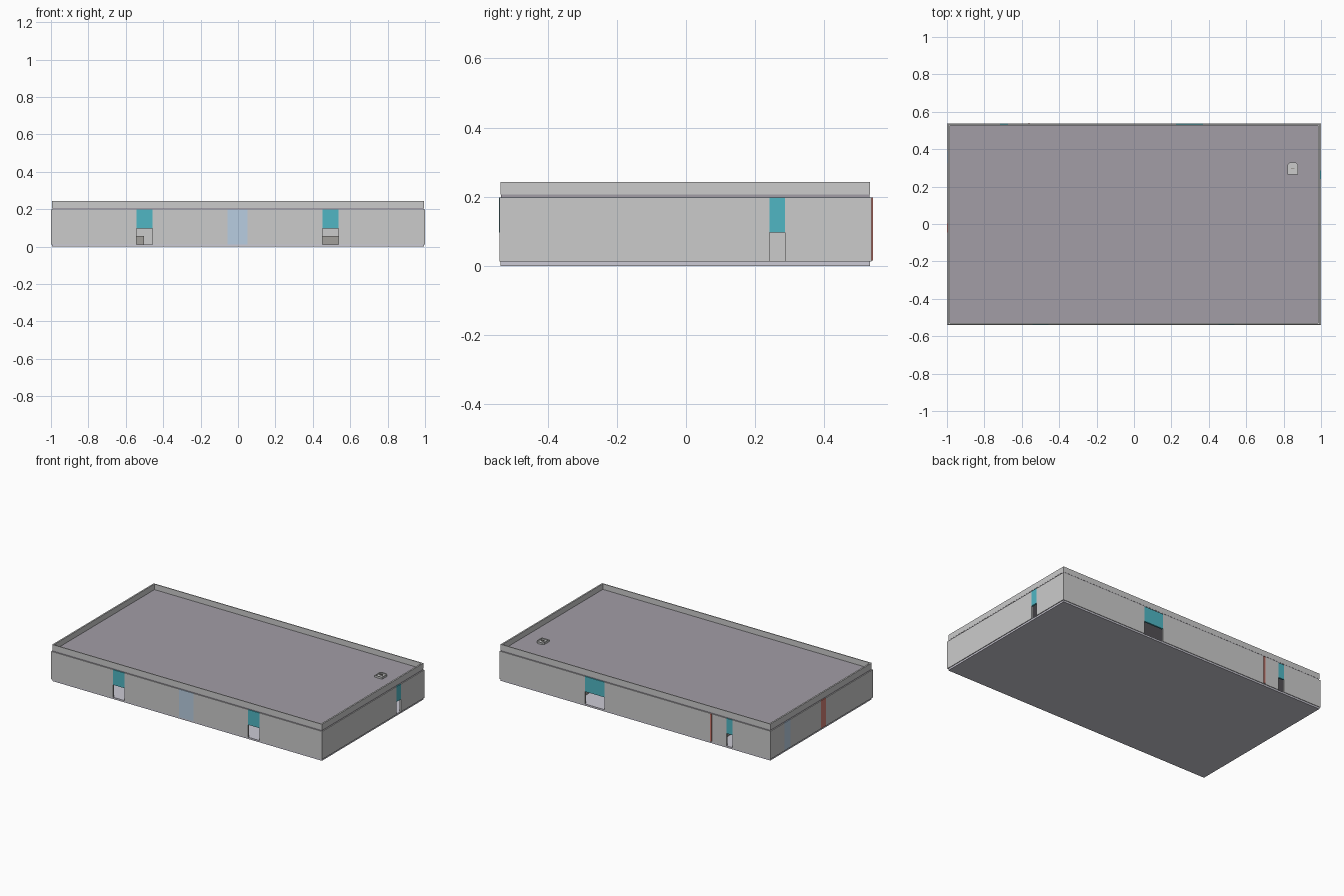
import bpy, bmesh
from mathutils import Vector

if "Cube" in bpy.data.objects:
    bpy.data.objects.remove(bpy.data.objects["Cube"])


def material(name, rgb):
    m = bpy.data.materials.new(name)
    m.diffuse_color = (*rgb, 1)
    m.use_nodes = True
    m.node_tree.nodes["Principled BSDF"].inputs["Base Color"].default_value = m.diffuse_color
    return m


TEAL = material("teal", (0.08, 0.47, 0.55))
BLUE = material("pale_blue", (0.48, 0.61, 0.75))
RED = material("red", (0.65, 0.22, 0.18))
ROOF = material("roof_grey", (0.36, 0.34, 0.38))
SLAB = material("slab_grey", (0.60, 0.59, 0.66))
DARK = material("crate_grey", (0.36, 0.35, 0.33))


def finish(name, bm, mat=None):
    bmesh.ops.recalc_face_normals(bm, faces=bm.faces)
    me = bpy.data.meshes.new(name)
    bm.to_mesh(me)
    bm.free()
    ob = bpy.data.objects.new(name, me)
    bpy.context.collection.objects.link(ob)
    if mat:
        me.materials.append(mat)
    return ob


def box(name, lo, hi, mat=None):
    lo, hi = Vector(lo), Vector(hi)
    bm = bmesh.new()
    bmesh.ops.create_cube(bm, size=1)
    bmesh.ops.scale(bm, vec=hi - lo, verts=bm.verts)
    bmesh.ops.translate(bm, vec=(lo + hi) / 2, verts=bm.verts)
    return finish(name, bm, mat)


def ring(name, outer, inner, z0, z1, mat=None):
    """Upright frame between two matching outlines."""
    bm = bmesh.new()
    loops = [[bm.verts.new((x, y, z)) for x, y in pts]
             for pts, z in ((outer, z0), (outer, z1), (inner, z1), (inner, z0))]
    n = len(outer)
    for k in range(4):
        a, b = loops[k], loops[(k + 1) % 4]
        for i in range(n):
            j = (i + 1) % n
            bm.faces.new((a[i], a[j], b[j], b[i]))
    return finish(name, bm, mat)


def rect(x, y0, y1):
    return [(-x, y0), (x, y0), (x, y1), (-x, y1)]


# Overall sizes
X, Y0, Y1 = 0.999, -0.540, 0.536      # outer wall faces
T = 0.010                             # wall thickness
Z0, ZD, Z1 = 0.012, 0.097, 0.198      # floor, door head, wall top
PX, PY0, PY1 = 0.994, -0.536, 0.532   # recessed slab and parapet

# Floor slab, roof slab and parapet
box("floor_slab", (-PX, PY0, 0), (PX, PY1, Z0), SLAB)
box("roof_slab", (-PX + 0.001, PY0 + 0.001, Z1), (PX - 0.001, PY1 - 0.001, 0.206), ROOF)
ring("parapet", rect(PX, PY0, PY1), rect(PX - 0.010, PY0 + 0.006, PY1 - 0.006), 0.206, 0.243)


def wall(side, start, end, face, inner, axis, features):
    """Wall split lengthwise into plain bays, door bays and coloured panels."""
    def piece(name, a, b, z0, z1, mat=None, proud=0.0):
        f = face + (proud if face > inner else -proud)
        c0, c1 = min(f, inner), max(f, inner)
        lo, hi = ((a, c0, z0), (b, c1, z1)) if axis == "x" else ((c0, a, z0), (c1, b, z1))
        box(f"{side}_{name}", lo, hi, mat)

    at = start
    for i, (a, b, kind) in enumerate(features, 1):
        piece(f"wall_bay_{i}", at, a, Z0, Z1)
        if kind == "door":
            piece(f"door_header_{i}", a, b, ZD, Z1, TEAL, 0.001)
        else:
            piece(f"{kind}_panel_{i}", a, b, Z0, Z1, BLUE if kind == "blue" else RED, 0.0)
        at = b
    piece("wall_end_bay", at, end, Z0, Z1)


# Four walls
wall("front", -X, X, Y0, Y0 + T, "x",
     [(-0.543, -0.457, "door"), (-0.056, 0.051, "blue"), (0.453, 0.538, "door")])
wall("back", -X, X, Y1, Y1 - T, "x",
     [(-0.717, -0.674, "door"), (0.225, 0.370, "door")])
wall("right", Y0 + T, Y1 - T, X, X - T, "y", [(0.241, 0.287, "door")])
wall("left", Y0 + T, Y1 - T, -X, -X + T, "y",
     [(-0.045, 0.003, "red"), (0.325, 0.390, "blue")])

# Red standpipe on the back wall
box("back_red_pipe", (-0.567, Y1 - 0.001, 0.015), (-0.556, 0.541, Z1), RED)

# Low crates inside, glimpsed through the front doors
box("left_crate", (-0.60, 0.36, Z0), (-0.503, 0.44, 0.056), DARK)
box("right_crate", (0.44, 0.36, Z0), (0.56, 0.44, 0.058), DARK)

# Roof hatch: clipped-corner curb, sunken lid and handle
cx, cy = 0.849, 0.297
plan = [(-0.028, -0.032), (0.028, -0.032), (0.028, 0.020),
        (0.016, 0.032), (-0.016, 0.032), (-0.028, 0.020)]
outer = [(cx + x, cy + y) for x, y in plan]
inner = [(cx + x * 0.8, cy + y * 0.8) for x, y in plan]
ring("hatch_curb", outer, inner, 0.205, 0.218)
bm = bmesh.new()
lid = bm.faces.new([bm.verts.new((x, y, 0.205)) for x, y in inner])
top = bmesh.ops.extrude_face_region(bm, geom=[lid])["geom"]
bmesh.ops.translate(bm, vec=(0, 0, 0.008), verts=[v for v in top if isinstance(v, bmesh.types.BMVert)])
finish("hatch_lid", bm)
box("hatch_handle", (cx - 0.010, cy - 0.003, 0.213), (cx + 0.010, cy + 0.003, 0.220), DARK)
